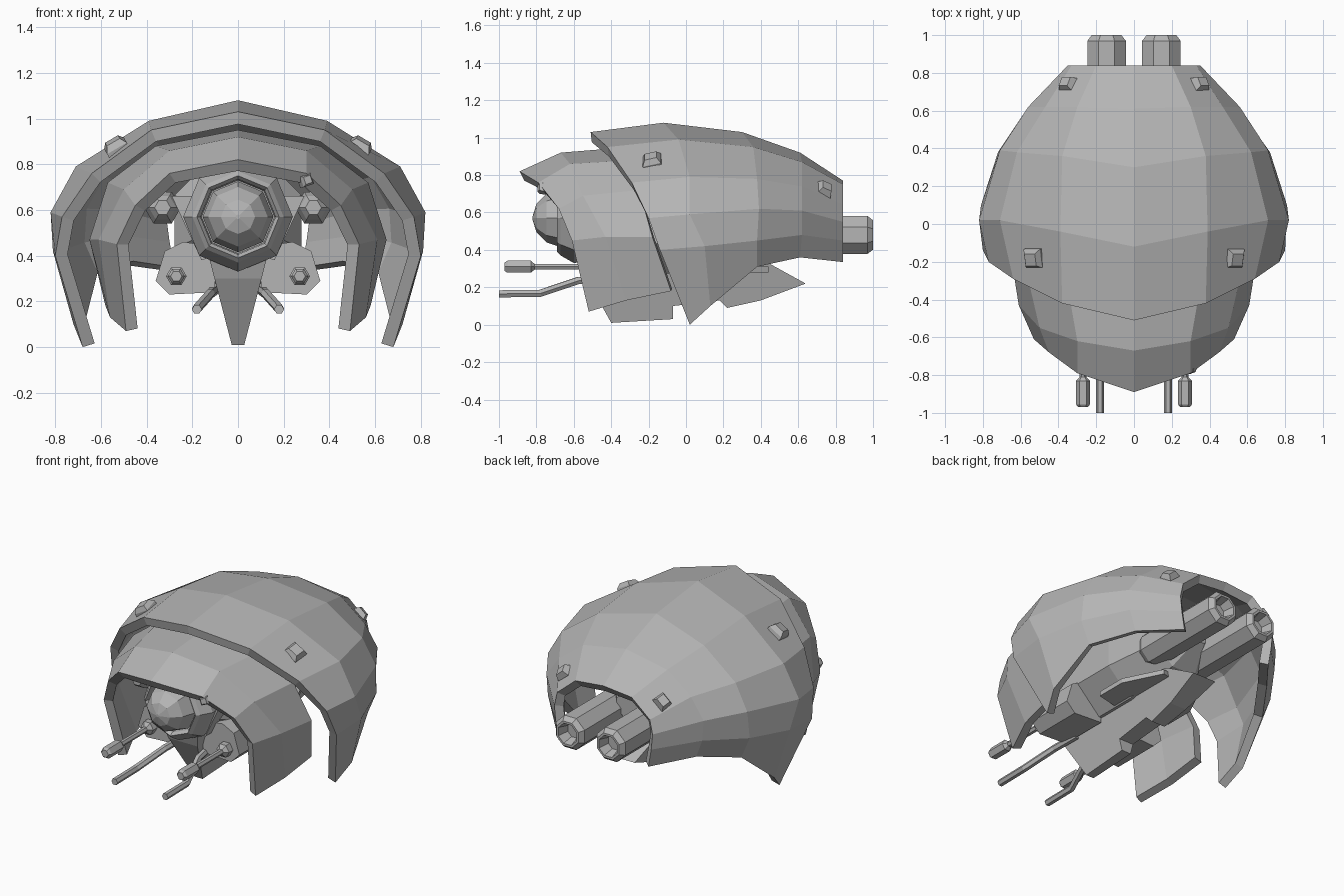
import bpy, bmesh, math
from mathutils import Vector

cube = bpy.data.objects.get("Cube")
if cube:
    bpy.data.objects.remove(cube)

grey = bpy.data.materials.new("hull grey")
grey.use_nodes = True
COLOUR = (0.46, 0.46, 0.46, 1)
grey.diffuse_color = COLOUR
grey.node_tree.nodes["Principled BSDF"].inputs["Base Color"].default_value = COLOUR


def finish(name, bm):
    mesh = bpy.data.meshes.new(name)
    bm.to_mesh(mesh)
    bm.free()
    mesh.materials.append(grey)
    obj = bpy.data.objects.new(name, mesh)
    bpy.context.collection.objects.link(obj)
    return obj


def loft(name, rings, closed=True):
    """Skin a list of point rings; closed rings are capped at both ends."""
    bm = bmesh.new()
    rows = [[bm.verts.new(p) for p in ring] for ring in rings]
    n = len(rows[0])
    for a, b in zip(rows, rows[1:]):
        for i in range(n if closed else n - 1):
            j = (i + 1) % n
            bm.faces.new((a[i], a[j], b[j], b[i]))
    if closed:
        bm.faces.new(rows[0])
        bm.faces.new(rows[-1])
    bmesh.ops.recalc_face_normals(bm, faces=bm.faces)
    if not closed and sum(f.normal.z * f.calc_area() for f in bm.faces) < 0:
        bmesh.ops.reverse_faces(bm, faces=bm.faces)
    return finish(name, bm)


def shell(name, half_arches, thickness):
    """Armour shell from arches given crown to hem, mirrored over x."""
    arches = [[(-x, y, z) for x, y, z in reversed(a[1:])] + a for a in half_arches]
    obj = loft(name, arches, closed=False)
    mod = obj.modifiers.new("thickness", 'SOLIDIFY')
    mod.thickness = thickness
    mod.offset = -1
    mod.use_even_offset = False
    return obj


def lathe(name, x, z, profile, sides, turn=0.5):
    """Faceted body along y from (y, radius) pairs."""
    rings = []
    for y, r in profile:
        rings.append([(x + r * math.cos(math.tau * (i + turn) / sides), y,
                       z + r * math.sin(math.tau * (i + turn) / sides))
                      for i in range(sides)])
    return loft(name, rings)


def tube(name, path, radius, sides=6):
    rings = []
    for i, p in enumerate(path):
        d = (Vector(path[min(i + 1, len(path) - 1)]) - Vector(path[max(i - 1, 0)])).normalized()
        u = d.cross(Vector((0, 0, 1))).normalized()
        v = u.cross(d)
        rings.append([Vector(p) + radius * (u * math.cos(math.tau * k / sides)
                      + v * math.sin(math.tau * k / sides)) for k in range(sides)])
    return loft(name, rings)


def stud(name, at, normal, width, length, height):
    """Tapered block sitting on a surface."""
    n = Vector(normal).normalized()
    u = n.cross(Vector((0, 1, 0))).normalized()
    v = n.cross(u)
    rings = []
    for lift, k in ((-0.04, 1), (height * 0.3, 1), (height, 0.65)):
        rings.append([Vector(at) + n * lift + u * a * width * k / 2 + v * b * length * k / 2
                      for a, b in ((-1, -1), (1, -1), (1, 1), (-1, 1))])
    return loft(name, rings)


# Large rear armour shell
shell("rear_shell", [
    [(0, -.51, 1.03), (.38, -.42, .95), (.64, -.29, .76), (.77, -.2, .57), (.8, -.14, .4), (.68, .02, 0)],
    [(0, -.12, 1.08), (.39, -.04, .99), (.71, .02, .79), (.82, .02, .59), (.81, .1, .42), (.72, .13, .1)],
    [(0, .3, 1.03), (.38, .36, .95), (.62, .38, .78), (.71, .39, .62), (.72, .38, .45), (.66, .38, .31)],
    [(0, .61, .92), (.3, .62, .87), (.47, .62, .74), (.56, .62, .61), (.55, .62, .48), (.5, .61, .36)],
    [(0, .84, .77), (.2, .84, .75), (.33, .84, .64), (.35, .84, .55), (.34, .84, .45), (.32, .84, .335)],
], 0.055)

# Smaller front hood
shell("front_shell", [
    [(0, -.89, .82), (.3, -.79, .76), (.45, -.68, .62), (.53, -.61, .45), (.49, -.52, .07)],
    [(0, -.67, .92), (.3, -.62, .86), (.5, -.55, .69), (.61, -.43, .47), (.56, -.32, .13)],
    [(0, -.3, .95), (.36, -.28, .88), (.57, -.25, .72), (.65, -.18, .47), (.58, -.08, .18)],
], 0.055)

# Chipped tooth on the hood's front edge
stud("hood_chip", (.3, -.77, .73), (.3, -.9, .1), .05, .05, .02)

# Eye, its ringed socket and the neck behind it
lathe("eye", 0, .57, [(-.82, .01), (-.8, .075), (-.745, .13), (-.67, .155), (-.6, .15)], 8, 0)
lathe("eye_socket", 0, .57, [(-.6, .16), (-.67, .165), (-.69, .18), (-.67, .2),
                            (-.6, .24), (-.5, .23), (-.2, .2)], 8, 0)

# Central body
lathe("core_body", 0, .55, [(-.5, .2), (-.35, .3), (.1, .3), (.45, .22), (.6, .08)], 8)

# Keel: tapering jaw in front, swept tail behind
keel = [(-.6, .42), (-.56, .3), (-.4, .01), (-.07, .03), (-.07, .1), (.18, .13), (.22, .09),
        (.4, .13), (.64, .22), (.44, .33), (.1, .42)]
loft("keel", [[(s * (.025 + .26 * z), y, z) for y, z in keel] for s in (-1, 1)])

for s, side in ((1, "left"), (-1, "right")):
    # Engines with chamfered, hollow nozzles
    lathe(side + "_engine", s * .145, .48, [
        (-.27, .08), (-.22, .11), (.1, .11), (.16, .075), (.3, .075), (.36, .11),
        (.97, .11), (1, .085), (1, .07), (.93, .05)], 8)
    # Side lamps and arms
    lathe(side + "_lamp", s * .33, .61, [(-.56, .035), (-.53, .06), (-.48, .08), (-.3, .08)], 6, 0)
    loft(side + "_brace", [[(s * .1, y, .4), (s * .16, y, .38), (s * .29, y, .66), (s * .15, y, .66)]
                           for y in (-.56, -.4)])
    # Weapon mounts under the body
    mount = [(.1, .24), (.3, .23), (.36, .29), (.32, .42), (.24, .46), (.1, .44)]
    loft(side + "_gun_mount", [[(s * x, y, z) for x, z in mount] for y in (-.5, -.18)])
    loft(side + "_tail_plate", [[(s * x, y, z) for x, y in
                                ((.05, -.05), (.26, 0), (.26, .2), (.14, .44), (.05, .42))] for z in (.28, .31)])
    # Guns and bent feelers
    lathe(side + "_gun", s * .27, .31, [(-.97, .025), (-.955, .037), (-.83, .037), (-.81, .018),
                                       (-.56, .018), (-.54, .045), (-.45, .045)], 6, 0)
    tube(side + "_feeler", [(s * .18, -1, .165), (s * .18, -.78, .168), (s * .12, -.58, .235),
                            (s * .1, -.4, .25)], .022)
    # Studs on the rear shell
    stud(side + "_front_stud", (s * .53, -.18, .87), (s * .5, -.25, .85), .1, .1, .04)
    stud(side + "_rear_stud", (s * .34, .73, .71), (s * .55, .5, .65), .09, .08, .05)
